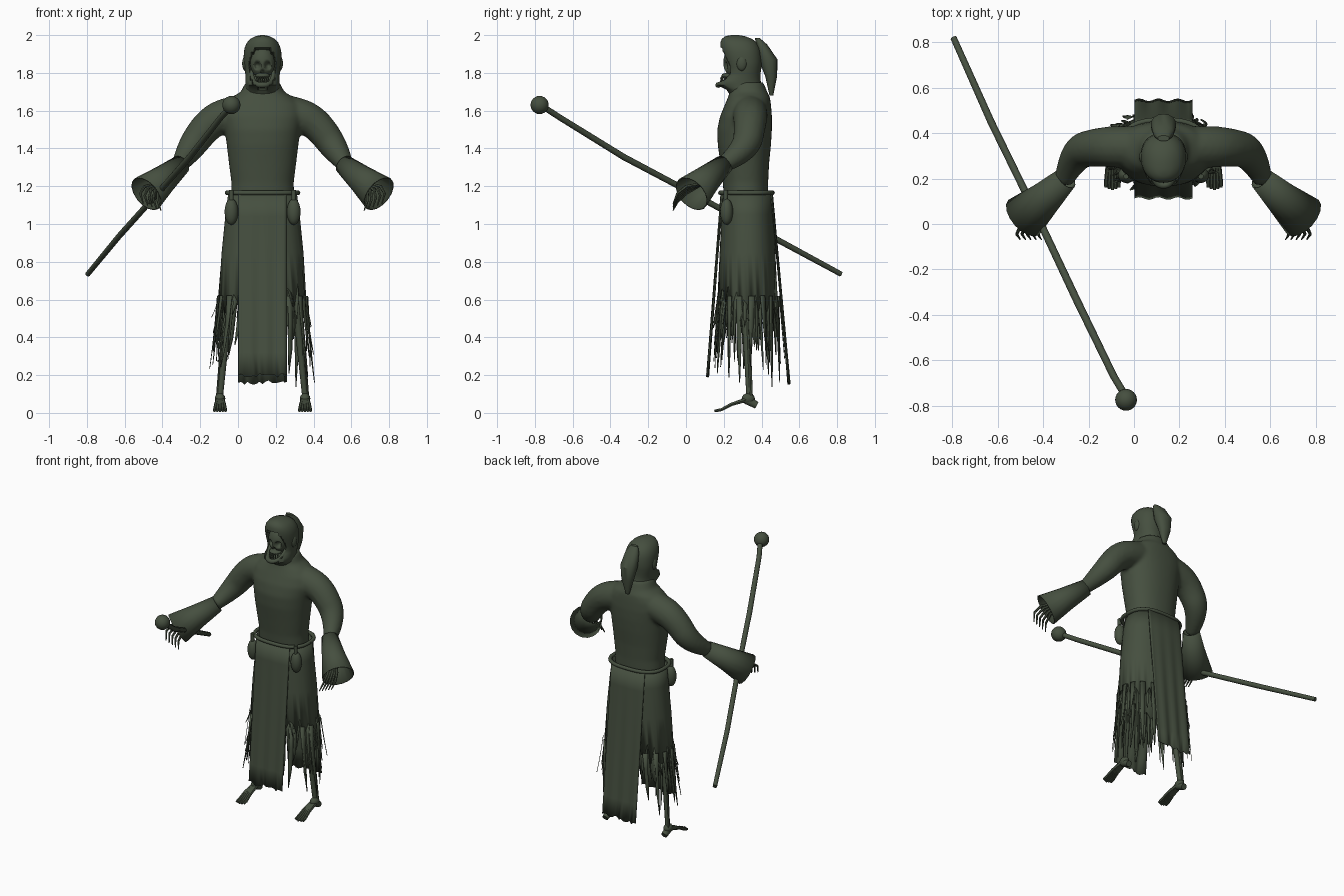
import bpy, bmesh, math, random
from mathutils import Vector

random.seed(7)
if "Cube" in bpy.data.objects:
    bpy.data.objects.remove(bpy.data.objects["Cube"])

CX = 0.13  # the figure stands beside the origin because of the long staff
cloth = bpy.data.materials.new("dark moss green")
cloth.use_nodes = True
GREEN = (0.06, 0.078, 0.05, 1)
cloth.diffuse_color = GREEN
cloth.node_tree.nodes["Principled BSDF"].inputs["Base Color"].default_value = GREEN


def activate(ob):
    bpy.ops.object.select_all(action='DESELECT')
    ob.select_set(True)
    bpy.context.view_layer.objects.active = ob


def finish(ob, angle=40):
    ob.data.materials.clear()
    ob.data.materials.append(cloth)
    activate(ob)
    bpy.ops.object.shade_smooth_by_angle(angle=math.radians(angle))
    return ob


def to_object(name, bm, angle=40):
    bmesh.ops.recalc_face_normals(bm, faces=bm.faces)
    me = bpy.data.meshes.new(name)
    bm.to_mesh(me)
    bm.free()
    ob = bpy.data.objects.new(name, me)
    bpy.context.collection.objects.link(ob)
    return finish(ob, angle)


def ring(z, hw, front, back, n=40, x=CX, power=0.9):
    """Horizontal rounded cross-section."""
    pts = []
    for i in range(n):
        a = math.tau * i / n
        c, s = math.cos(a), math.sin(a)
        pts.append(Vector((x + hw * math.copysign(abs(c) ** power, c),
                           (front + back) / 2 + (back - front) / 2 * math.copysign(abs(s) ** power, s), z)))
    return pts


def loft(name, rings, angle=40):
    bm = bmesh.new()
    rows = [[bm.verts.new(p) for p in r] for r in rings]
    n = len(rows[0])
    for a, b in zip(rows, rows[1:]):
        for i in range(n):
            bm.faces.new((a[i], a[(i + 1) % n], b[(i + 1) % n], b[i]))
    bm.faces.new(rows[0])
    bm.faces.new(rows[-1])
    return to_object(name, bm, angle)


def tube(name, pts, radii, caps=True, kind='POLY', res=3):
    cu = bpy.data.curves.new(name, 'CURVE')
    cu.dimensions, cu.bevel_depth, cu.bevel_resolution, cu.use_fill_caps = '3D', 1, res, caps
    sp = cu.splines.new(kind)
    sp.points.add(len(pts) - 1)
    for p, co, r in zip(sp.points, pts, radii):
        p.co, p.radius = (*co, 1), r
    if kind == 'NURBS':
        sp.order_u, sp.use_endpoint_u, sp.resolution_u = 3, True, 8
    ob = bpy.data.objects.new(name, cu)
    bpy.context.collection.objects.link(ob)
    activate(ob)
    bpy.ops.object.convert(target='MESH')
    return finish(bpy.context.object)


def ball(name, loc, size, seg=24):
    bm = bmesh.new()
    bmesh.ops.create_uvsphere(bm, u_segments=seg, v_segments=seg // 2, radius=1)
    for v in bm.verts:
        v.co = Vector([c * s + l for c, s, l in zip(v.co, size, loc)])
    return to_object(name, bm)


def join(parts):
    activate(parts[0])
    for p in parts:
        p.select_set(True)
    bpy.ops.object.join()
    return finish(bpy.context.object)


def solidify(ob, t):
    m = ob.modifiers.new("thickness", 'SOLIDIFY')
    m.thickness, m.offset = t, 0


# Torso and sleeves, fused into one smooth skin
torso = loft("robe_body", [ring(*r) for r in (
    (1.14, .168, .2, .435), (1.22, .165, .195, .435), (1.32, .178, .182, .44), (1.42, .19, .168, .45),
    (1.5, .2, .165, .455), (1.57, .215, .18, .455), (1.63, .205, .205, .45), (1.67, .165, .222, .445),
    (1.7, .115, .232, .43), (1.75, .09, .235, .41))])
sleeves = [tube("sleeve", [(CX + s * .08, .34, 1.6), (CX + s * .19, .34, 1.58), (CX + s * .29, .34, 1.53),
                           (CX + s * .39, .32, 1.39), (CX + s * .44, .19, 1.31)],
                (.09, .095, .085, .075, .042), kind='NURBS', res=6) for s in (-1, 1)]
body = join([torso] + sleeves)
rm = body.modifiers.new("fuse", 'REMESH')
rm.mode, rm.voxel_size, rm.use_smooth_shade = 'VOXEL', .011, True
sm = body.modifiers.new("relax", 'SMOOTH')
sm.factor, sm.iterations = .5, 6

# Hood with a recessed face opening
hood_rings = [ring(*r, n=72) for r in (
    (1.68, .1, .235, .42), (1.71, .09, .215, .41), (1.735, .09, .16, .4), (1.76, .09, .17, .395),
    (1.78, .09, .2, .395), (1.8, .092, .212, .395), (1.83, .098, .21, .4), (1.86, .1, .2, .402),
    (1.885, .1, .192, .4), (1.91, .099, .186, .397), (1.935, .094, .182, .39), (1.96, .083, .182, .375),
    (1.98, .065, .19, .35), (1.995, .035, .21, .31), (2.0, .01, .24, .28))]
for r in hood_rings:
    for p in r:
        inside = ((p.x - CX) / .07) ** 2 + ((p.z - 1.83) / .1) ** 2
        if p.y < .28 and inside < 1:
            p.y = max(p.y, .27)
loft("hood", hood_rings, 50)
loft("hood_tail", [ring(*r, n=16) for r in (
    (1.985, .025, .365, .39), (1.95, .045, .37, .43), (1.87, .056, .385, .485),
    (1.78, .042, .42, .482), (1.68, .012, .442, .462))], 35)
for s in (-1, 1):
    ball("hood_ear_bump", (CX + s * .09, .295, 1.85), (.018, .028, .04))

# Skull: pushed-in sockets and nose, jaw and teeth
skull = ball("skull", (CX, .26, 1.855), (.066, .062, .085), 56)
for v in skull.data.vertices:
    if v.co.y < .26:
        for dx, z, w, h in ((-.027, 1.84, .019, .02), (.027, 1.84, .019, .02), (0, 1.803, .009, .014)):
            d = ((v.co.x - CX - dx) / w) ** 2 + ((v.co.z - z) / h) ** 2
            v.co.y += .04 * max(0, 1 - d * d)
tube("jaw", [(CX - .06, .26, 1.81), (CX - .052, .22, 1.755), (CX - .03, .178, 1.738), (CX, .168, 1.735),
             (CX + .03, .178, 1.738), (CX + .052, .22, 1.755), (CX + .06, .26, 1.81)],
     (.01, .013, .015, .015, .015, .013, .01), kind='NURBS')
ball("upper_jaw", (CX, .225, 1.785), (.04, .038, .016))
teeth = []
for i in range(-3, 4):
    for z in (1.757, 1.772):
        teeth.append(ball("teeth", (CX + i * .01, .186 + .0022 * i * i, z), (.0045, .005, .009), 8))
join(teeth)

# Cuffs, wrists and bony hands
for s, side in ((-1, "right"), (1, "left")):
    cuff = tube(side + "_cuff", [(CX + s * x, y, z) for x, y, z in
                                 ((.43, .2, 1.315), (.52, .115, 1.24), (.615, .03, 1.16))],
                (.05, .072, .1), caps=False, res=6)
    solidify(cuff, .006)
    bones = [tube(side + "_hand", [(CX + s * .41, .22, 1.33), (CX + s * .54, .09, 1.215)], (.018, .022))]
    for i in range(5):
        o = (i - 2) * .018
        bones.append(tube("finger", [(CX + s * (.54 + o * .4), .09, 1.215),
                                     (CX + s * (.59 + o), .0, 1.18 + o * .5),
                                     (CX + s * (.6 + o * 1.3), -.045, 1.14 + o * .6),
                                     (CX + s * (.585 + o * 1.3), -.068, 1.09 + o * .5)],
                          (.009, .009, .007, .003), res=1))
    join(bones)

# Staff with a round knob
tube("staff", [(-.795, .82, .735), (-.63, .45, .935), (-.41, .0, 1.18), (-.255, -.33, 1.355),
               (-.09, -.67, 1.565), (-.03, -.77, 1.63)], (.014, .016, .016, .017, .016, .016), res=4)
ball("staff_knob", (-.035, -.775, 1.63), (.048, .048, .048))


def tatter(bm, a, b, drop, sway):
    """Tapering strip of torn cloth hanging from two hem points."""
    top = [bm.verts.new(a), bm.verts.new(b)]
    mid = (a + b) / 2
    out = Vector((mid.x - CX, mid.y - .325, 0)) * .12
    side = (b - a) * .5
    for f, w in ((.35, .85), (.7, .6), (1, .12)):
        c = mid + out * f + Vector((sway * f * f, sway * .5 * f, -drop * f))
        k = w * random.uniform(.75, 1.15)
        row = [bm.verts.new(c - side * k), bm.verts.new(c + side * k)]
        bm.faces.new((top[0], top[1], row[1], row[0]))
        top = row


# Skirt: a flared wall whose hem breaks into rags
bm = bmesh.new()
N = 56
rows = [[bm.verts.new(p) for p in ring(*r, n=N)] for r in (
    (1.165, .18, .195, .45), (1.05, .195, .19, .46), (.85, .215, .18, .472), (.62, .232, .17, .482))]
for v in rows[-1]:
    v.co.z += random.uniform(-.1, .06)
for a, b in zip(rows, rows[1:]):
    for i in range(N):
        bm.faces.new((a[i], a[(i + 1) % N], b[(i + 1) % N], b[i]))
hem = [v.co.copy() for v in rows[-1]]
for i in range(N):
    if random.random() < .85:
        tatter(bm, hem[i], hem[(i + 1) % N], random.uniform(.08, .33), random.uniform(-.02, .02))
solidify(to_object("skirt", bm, 30), .003)

# Loose outer rags
bm = bmesh.new()
outer = ring(.62, .24, .165, .495, n=36)
for i in range(0, 36, 2):
    tatter(bm, outer[i], outer[(i + 1) % 36], random.uniform(.25, .5), random.uniform(-.025, .025))
solidify(to_object("loose_rags", bm, 30), .003)

# Long front and back panels
for name, y0, y1, hem_z in (("front_panel", .185, .115, .2), ("back_panel", .458, .545, .16)):
    bm = bmesh.new()
    cols, steps = 16, 8
    bow = .012 if y1 < y0 else -.012
    grid = []
    for j in range(steps + 1):
        f = j / steps
        row = []
        for i in range(cols + 1):
            u = i / cols
            z = 1.16 + (hem_z - 1.16) * f + (random.uniform(-.012, .012) if j == steps else 0)
            y = y0 + (y1 - y0) * f + bow * (2 * u - 1) ** 2 * (1 - f) + .006 * f * math.sin(u * 19)
            row.append(bm.verts.new((CX + (u - .5) * .256, y, z)))
        grid.append(row)
    for a, b in zip(grid, grid[1:]):
        for i in range(cols):
            bm.faces.new((a[i], a[i + 1], b[i + 1], b[i]))
    solidify(to_object(name, bm), .005)

# Belt and pouches
belt = ring(1.165, .188, .182, .458, n=48, power=.75)
tube("belt", belt + belt[:1], [.012] * 49, res=3)
for s in (-1, 1):
    ball("pouch", (CX + s * .165, .215, 1.065), (.036, .034, .07))
    tube("pouch_strap", [(CX + s * .165, .21, 1.18), (CX + s * .165, .21, 1.11)], (.012, .012))

# Skeletal legs and feet
for s, side in ((-1, "right"), (1, "left")):
    x = CX + s * .225
    parts = [tube(side + "_leg", [(CX + s * .1, .32, 1.1), (CX + s * .16, .31, .62), (CX + s * .175, .31, .56),
                                  (CX + s * .185, .315, .5), (x, .335, .08)],
                  (.03, .02, .032, .02, .015)),
             tube("fibula", [(CX + s * .205, .33, .5), (x + s * .012, .345, .08)], (.01, .01), res=1),
             ball("ankle", (x, .33, .075), (.028, .035, .03), 16),
             tube("heel", [(x, .32, .07), (x, .375, .04)], (.025, .02))]
    for i in range(-2, 3):
        parts.append(tube("toe", [(x + i * .006, .32, .07), (x + i * .011, .24, .045), (x + i * .014, .19, .018),
                                  (x + i * .0145, .15 + abs(i) * .006, .01)], (.013, .01, .009, .007), res=1))
    join(parts)
